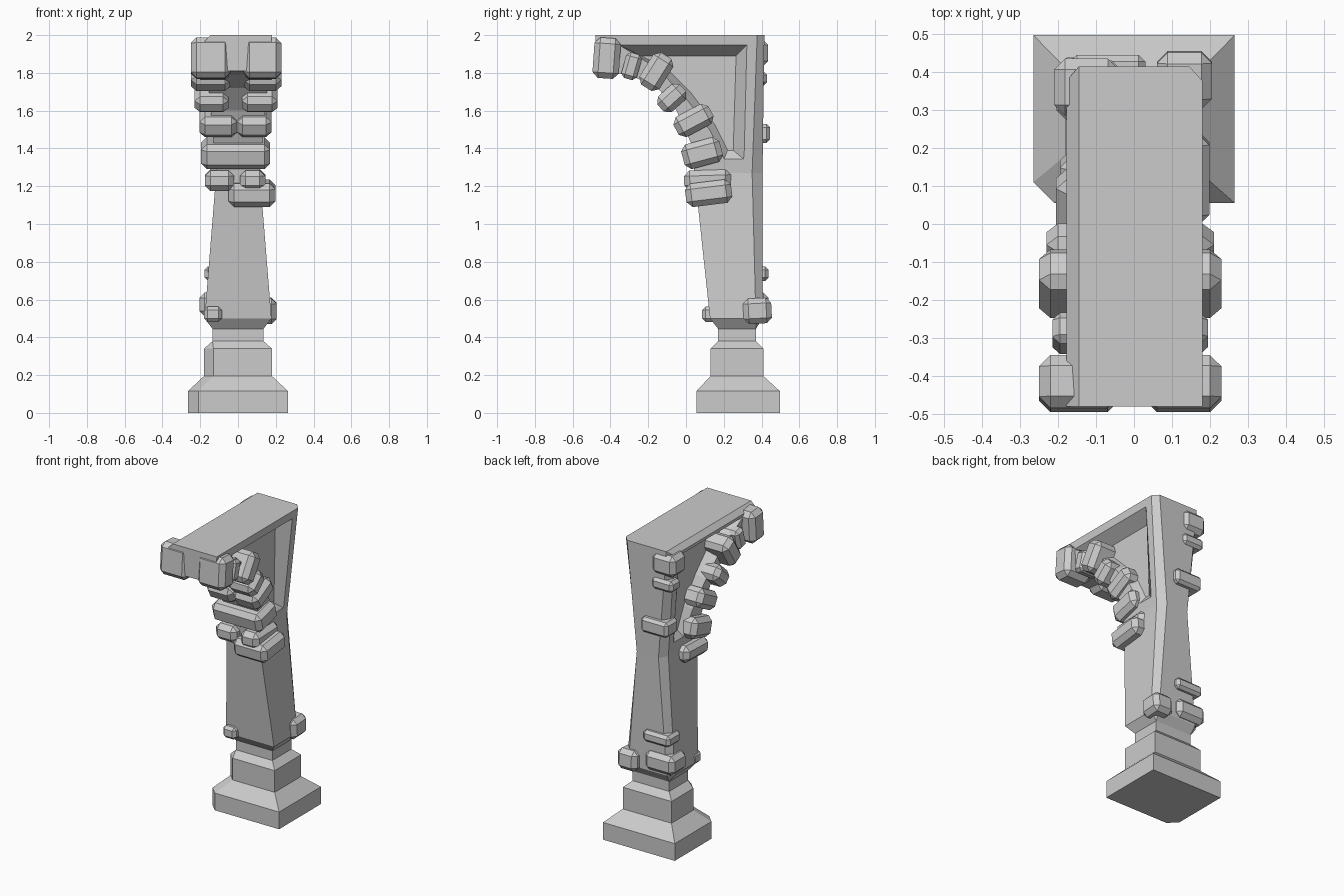
import bpy, bmesh, math
from mathutils import Matrix

if "Cube" in bpy.data.objects:
    bpy.data.objects.remove(bpy.data.objects["Cube"])


def finish(bm, name):
    bmesh.ops.remove_doubles(bm, verts=bm.verts, dist=0.0005)
    bmesh.ops.recalc_face_normals(bm, faces=bm.faces)
    me = bpy.data.meshes.new(name)
    bm.to_mesh(me)
    bm.free()
    ob = bpy.data.objects.new(name, me)
    bpy.context.collection.objects.link(ob)
    return ob


def loft(name, layers):
    """Skin a list of equal-length point loops and cap both ends."""
    bm = bmesh.new()
    rings = [[bm.verts.new(p) for p in layer] for layer in layers]
    n = len(rings[0])
    for a, b in zip(rings, rings[1:]):
        for i in range(n):
            j = (i + 1) % n
            bm.faces.new((a[i], a[j], b[j], b[i]))
    bm.faces.new(rings[0])
    bm.faces.new(rings[-1])
    return finish(bm, name)


def ring(z, hw, y0, y1, cut=0.0, bx=0.0, by=0.0):
    """Rectangle with optional front-left corner cut and back corner chamfers."""
    return [(-hw, y0 + cut, z), (-hw + cut, y0, z), (hw, y0, z), (hw, y1 - by, z),
            (hw - bx, y1, z), (-hw + bx, y1, z), (-hw, y1 - by, z)]


def block(name, x0, x1, y, z, length, width, angle, bevel=0.03):
    """Chamfered stone; its long side points along angle in the y-z plane."""
    bm = bmesh.new()
    bmesh.ops.create_cube(bm, size=1)
    bmesh.ops.scale(bm, vec=(x1 - x0, length, width), verts=bm.verts)
    bmesh.ops.bevel(bm, geom=bm.edges[:], offset=bevel, segments=1, affect='EDGES')
    bmesh.ops.transform(bm, verts=bm.verts, matrix=Matrix.Translation(((x0 + x1) / 2, y, z))
                        @ Matrix.Rotation(math.radians(angle), 4, 'X'))
    return finish(bm, name)


# Stepped foot
loft("foot", [
    ring(0, 0.265, 0.055, 0.497, 0.055), ring(0.115, 0.265, 0.055, 0.497, 0.055),
    ring(0.195, 0.18, 0.13, 0.41, 0.05), ring(0.34, 0.18, 0.13, 0.41, 0.05),
    ring(0.38, 0.135, 0.17, 0.37), ring(0.46, 0.135, 0.17, 0.37)])

# Tapering shaft
loft("shaft", [
    ring(0.445, 0.135, 0.17, 0.37), ring(0.5, 0.177, 0.127, 0.405, 0, 0.035, 0.035),
    ring(1.27, 0.115, 0.045, 0.405, 0, 0.035, 0.055)])


# Upper bracket, widening upward
def half(z):
    return 0.115 + (z - 1.27) * 0.065 / 0.73


arch = [(0.045, 1.27), (0.03, 1.42), (-0.05, 1.6), (-0.15, 1.72), (-0.3, 1.79), (-0.48, 1.81)]


def side(sign, top):
    pts = arch + [(-0.48, top), (0.377, top), (0.35, 1.27)]
    return [(sign * half(z), y, z) for y, z in pts]


def inner(sign):
    pts = arch + [(-0.48, 2), (0.415, 2), (0.405, 1.27)]
    return [(sign * (half(z) - 0.035), y, z) for y, z in pts]


bracket = loft("bracket", [side(-1, 1.968), inner(-1), inner(1), side(1, 2.0)])

# Sunken side panels with sloping borders
outer_panel = [(-0.36, 1.95), (0.325, 1.95), (0.31, 1.34), (0.2, 1.34),
               (0.12, 1.5), (0.0, 1.66), (-0.15, 1.82)]
inner_panel = [(-0.26, 1.89), (0.265, 1.89), (0.25, 1.39), (0.22, 1.39),
               (0.15, 1.53), (0.03, 1.69), (-0.11, 1.83)]
for s, label in ((1, "right"), (-1, "left")):
    cutter = loft("panel_cutter_" + label, [
        [(s * 0.09, y, z) for y, z in inner_panel],
        [(s * (half(z) + 0.004), y, z) for y, z in outer_panel]])
    cutter.hide_render = True
    cutter.hide_set(True)
    mod = bracket.modifiers.new("panel_" + label, 'BOOLEAN')
    mod.operation = 'DIFFERENCE'
    mod.solver = 'EXACT'
    mod.object = cutter

# Arch stones: x spans, centre y, z, length, width, angle
stones = [
    ([(-0.25, -0.04), (0.03, 0.23)], -0.42, 1.878, 0.215, 0.14, 86),
    ([(-0.215, -0.05), (0.04, 0.195)], -0.288, 1.835, 0.14, 0.085, 74),
    ([(-0.25, -0.04), (0.03, 0.23)], -0.157, 1.806, 0.2, 0.125, 58),
    ([(-0.23, -0.05), (0.02, 0.21)], -0.075, 1.667, 0.16, 0.11, 42),
    ([(-0.205, -0.005), (-0.005, 0.178)], 0.04, 1.548, 0.21, 0.12, 28),
    ([(-0.195, 0.17)], 0.085, 1.375, 0.21, 0.135, 15),
    ([(-0.05, 0.198)], 0.12, 1.163, 0.245, 0.125, 7),
    ([(-0.175, -0.02), (0.01, 0.145)], 0.115, 1.232, 0.25, 0.11, 2),
]
for i, (spans, *rest) in enumerate(stones):
    for j, (x0, x1) in enumerate(spans):
        block(f"arch_stone_{i}_{j}", x0, x1, *rest, bevel=0.02 if rest[3] < 0.1 else 0.03)

# Corner stones on the back and at the shaft bottom
corners = [
    (-0.21, -0.04, 0.36, 1.905, 0.15, 0.14, 0),
    (-0.195, -0.04, 0.38, 1.77, 0.10, 0.075, 0),
    (-0.168, 0.03, 0.38, 1.48, 0.13, 0.1, 0),
    (-0.178, 0.02, 0.37, 0.737, 0.135, 0.075, 0),
    (-0.205, 0.01, 0.355, 0.575, 0.165, 0.125, 0),
    (0.06, 0.205, 0.378, 0.54, 0.15, 0.135, 3),
    (-0.18, -0.085, 0.13, 0.522, 0.09, 0.08, 0),
]
for i, c in enumerate(corners):
    block(f"corner_stone_{i}", *c, bevel=0.018 if c[5] < 0.11 else 0.028)
